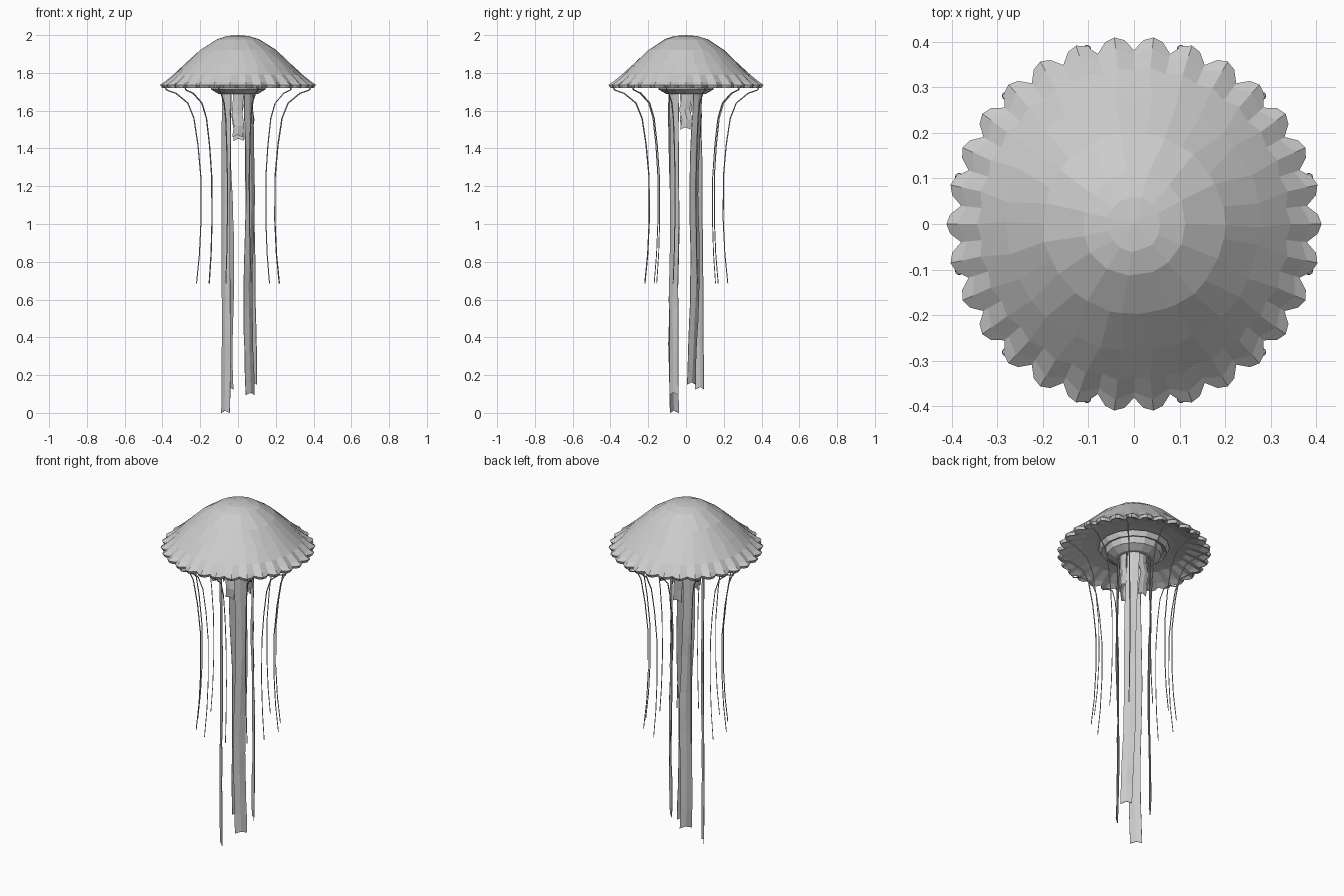
import bpy, bmesh, random
from math import sin, cos, pi, tau, radians
from mathutils import Vector

if "Cube" in bpy.data.objects:
    bpy.data.objects.remove(bpy.data.objects["Cube"])

random.seed(4)
LOBES = 30


def finish(name, bm):
    bmesh.ops.recalc_face_normals(bm, faces=bm.faces)
    me = bpy.data.meshes.new(name)
    bm.to_mesh(me)
    bm.free()
    ob = bpy.data.objects.new(name, me)
    bpy.context.collection.objects.link(ob)
    return ob


def stitched_rings(bm, rings, jitter=0.0):
    """rings: (count, radius, z, pleat depth); counts are multiples of one another."""
    prev = None
    for n, r, z, pleat in rings:
        if n == 1:
            cur = [bm.verts.new((0, 0, z))]
        else:
            cur = []
            for i in range(n):
                a = tau * i / n
                # lobe tip at whole lobes, notch half way between
                p = (1 - abs(sin(LOBES * a / 2)) ** 4) if n > LOBES else 1
                rr = r + pleat * (p - 1)
                if n <= LOBES:
                    a += random.uniform(-1, 1) * jitter
                    # slide along the slope so the dome keeps its outline
                    rr += random.uniform(-1, 1) * jitter * 0.06
                cur.append(bm.verts.new((rr * cos(a), rr * sin(a), z)))
        if prev:
            small, big = (prev, cur) if len(prev) <= len(cur) else (cur, prev)
            m, k = len(small), len(big) // len(small)
            if m == 1:
                for i in range(len(big)):
                    bm.faces.new((small[0], big[i], big[(i + 1) % len(big)]))
            else:
                for i in range(m):
                    far = [big[(k * i + j) % len(big)] for j in range(k + 1)]
                    bm.faces.new([small[(i + 1) % m], small[i]] + far)
        prev = cur


# Bell: outer dome, scalloped rim, and shallow hollow underside
bm = bmesh.new()
stitched_rings(bm, [
    (1, 0, 2.0, 0), (15, 0.06, 1.995, 0), (15, 0.115, 1.978, 0), (30, 0.2, 1.922, 0),
    (30, 0.28, 1.848, 0), (60, 0.345, 1.788, 0.009), (60, 0.388, 1.753, 0.018),
    (120, 0.412, 1.737, 0.03), (120, 0.403, 1.721, 0.03),
    (60, 0.365, 1.738, 0.015), (60, 0.29, 1.765, 0.01), (30, 0.21, 1.778, 0),
    (15, 0.14, 1.78, 0), (1, 0, 1.78, 0)], 0.05)
finish("bell", bm)

# Mouth base hanging under the bell, with a raised ring around it
bm = bmesh.new()
stitched_rings(bm, [
    (1, 0, 1.775, 0), (15, 0.19, 1.765, 0), (15, 0.175, 1.737, 0), (15, 0.155, 1.745, 0),
    (15, 0.145, 1.712, 0), (15, 0.105, 1.688, 0), (1, 0, 1.69, 0)])
finish("mouth_base", bm)


def ribbon(name, angle, radius, width, top, bottom, rows, wobble, lean=0.0):
    """Thin folded strip hanging down, its flat side facing outward."""
    out = Vector((cos(angle), sin(angle), 0))
    side = Vector((-sin(angle), cos(angle), 0))
    bm = bmesh.new()
    grid = []
    ph = random.uniform(0, tau)
    for r in range(rows + 1):
        t = r / rows
        z = top + (bottom - top) * t
        sway = wobble * sin(ph + 9 * t)
        row = []
        for c in (-1, 0, 1):
            d = radius + (0.004 if c == 0 else -0.002) + sway * 0.7 + random.uniform(-1, 1) * wobble * 0.4
            s = c * width / 2 + sway + lean * t + random.uniform(-1, 1) * wobble * 0.3
            notch = 0.012 if c == 0 and r == rows else 0
            row.append(bm.verts.new(out * d + side * s + Vector((0, 0, z + notch))))
        grid.append(row)
    for a, b in zip(grid, grid[1:]):
        for c in range(2):
            bm.faces.new((a[c], a[c + 1], b[c + 1], b[c]))
    ob = finish(name, bm)
    m = ob.modifiers.new("thickness", 'SOLIDIFY')
    m.thickness = 0.003
    m.offset = 0


# Four long arms on the diagonals, four short ones between them
LONG = ((0.15, 0.08, -0.03), (0.125, 0.084, -0.02), (0.0, 0.092, 0.0), (0.095, 0.088, -0.005))
for i, (bottom, radius, lean) in enumerate(LONG):
    ribbon(f"long_arm_{i + 1}", radians(45 + 90 * i), radius, 0.064, 1.71, bottom, 14, 0.005, lean)
for i, bottom in enumerate((1.50, 1.44, 1.52, 1.46)):
    ribbon(f"short_arm_{i + 1}", radians(90 * i), 0.075, 0.055, 1.71, bottom, 4, 0.007)

# Twelve thin tentacles, each with a small knob at the rim
PATH = [(0.398, 1.735), (0.393, 1.71), (0.34, 1.692), (0.275, 1.64), (0.242, 1.56),
        (0.22, 1.42), (0.204, 1.25), (0.203, 1.02), (0.212, 0.84), (0.228, 0.685)]
for i in range(12):
    a = radians(15 + 30 * i)
    cu = bpy.data.curves.new(f"tentacle_{i + 1}", 'CURVE')
    cu.dimensions = '3D'
    cu.bevel_depth = 0.0035
    cu.bevel_resolution = 0
    sp = cu.splines.new('POLY')
    sp.points.add(len(PATH) - 1)
    twist = random.uniform(-0.06, 0.06)
    for j, (r, z) in enumerate(PATH):
        b = a + twist * j / 9
        sp.points[j].co = (r * cos(b), r * sin(b), z, 1)
        sp.points[j].radius = 1.1 - 0.045 * j
    ob = bpy.data.objects.new(f"tentacle_{i + 1}", cu)
    bpy.context.collection.objects.link(ob)

    bm = bmesh.new()
    bmesh.ops.create_icosphere(bm, subdivisions=1, radius=0.01)
    bmesh.ops.translate(bm, verts=bm.verts, vec=(0.398 * cos(a), 0.398 * sin(a), 1.728))
    finish(f"rim_knob_{i + 1}", bm)
